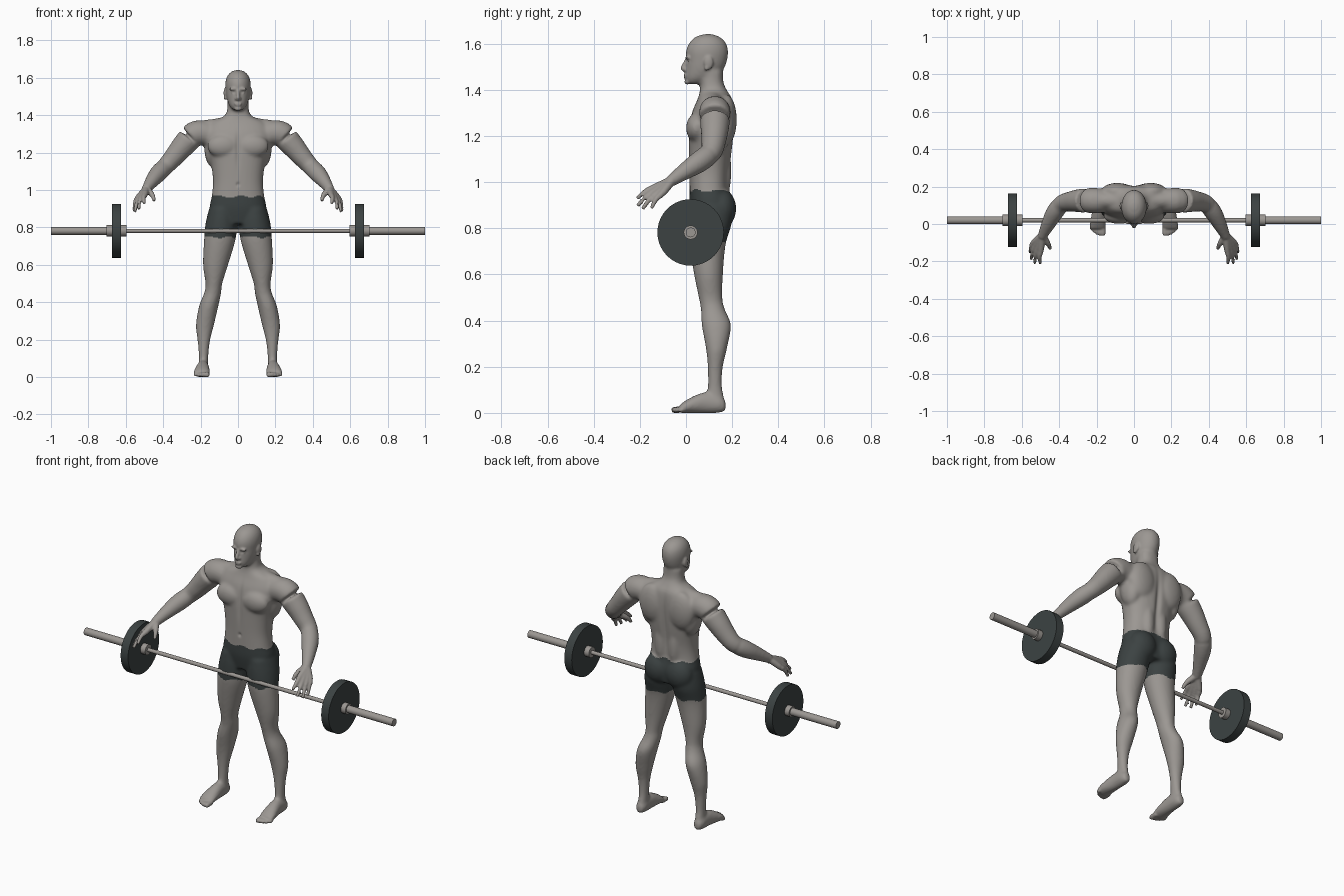
import bpy, bmesh, math
from mathutils import Vector, Matrix

if "Cube" in bpy.data.objects:
    bpy.data.objects.remove(bpy.data.objects["Cube"])


def material(name, colour):
    mat = bpy.data.materials.new(name)
    mat.use_nodes = True
    mat.diffuse_color = (*colour, 1)
    mat.node_tree.nodes["Principled BSDF"].inputs["Base Color"].default_value = (*colour, 1)
    return mat


light_grey = material("light warm grey", (.33, .31, .29))
dark_grey = material("dark slate grey", (.045, .055, .055))


def smooth_rows(rows, steps=5):
    """Catmull-Rom interpolation through rows of numbers."""
    rows = [Vector(row) for row in rows]
    ends = [rows[0]] + rows + [rows[-1]]
    result = []
    for a, b, c, d in zip(ends, ends[1:], ends[2:], ends[3:]):
        for step in range(steps):
            t = step / steps
            result.append(b + (c - a) * t / 2 + (a * 2 - b * 5 + c * 4 - d) * t * t / 2
                          + (b * 3 - a - c * 3 + d) * t ** 3 / 2)
    return result + [rows[-1]]


def loft(bm, rows, plane=None, power=1.0, sides=(1, -1), count=28):
    """Skin rings of (x, y, z, radius, second radius); tubes follow their path."""
    rows = smooth_rows(rows)
    for side in sides:
        rings = []
        for i, row in enumerate(rows):
            centre = row.xyz
            if plane:
                u, v = plane
            else:
                along = (rows[min(i + 1, len(rows) - 1)].xyz - rows[max(i - 1, 0)].xyz).normalized()
                u = along.orthogonal().normalized()
                v = along.cross(u)
            ring = []
            for k in range(count):
                angle = math.tau * k / count
                c, s = math.cos(angle), math.sin(angle)
                p = (centre + u * row[3] * math.copysign(abs(c) ** power, c)
                     + v * row[-1] * math.copysign(abs(s) ** power, s))
                ring.append(bm.verts.new((p.x * side, p.y, p.z)))
            rings.append(ring)
        for low, high in zip(rings, rings[1:]):
            for k in range(count):
                n = (k + 1) % count
                bm.faces.new((low[k], low[n], high[n], high[k]))
        bm.faces.new(rings[0])
        bm.faces.new(rings[-1])


def from_bounds(rows):
    """Turn (z, x min, x max, y min, y max) into loft rows."""
    return [((a + b) / 2, (c + d) / 2, z, (b - a) / 2, (d - c) / 2) for z, a, b, c, d in rows]


def blob(bm, centre, radii, sides=(1, -1)):
    for side in sides:
        place = Matrix.Translation((centre[0] * side, *centre[1:])) @ Matrix.Diagonal((*radii, 1))
        bmesh.ops.create_uvsphere(bm, u_segments=24, v_segments=16, radius=1, matrix=place)


def fuse(bm, voxel, iterations):
    """Merge overlapping solids into one smoothed skin."""
    bmesh.ops.recalc_face_normals(bm, faces=bm.faces)
    mesh = bpy.data.meshes.new("temporary")
    bm.to_mesh(mesh)
    bm.free()
    temp = bpy.data.objects.new("temporary", mesh)
    bpy.context.collection.objects.link(temp)
    remesh = temp.modifiers.new("Remesh", "REMESH")
    remesh.mode, remesh.voxel_size = "VOXEL", voxel
    relax = temp.modifiers.new("Smooth", "SMOOTH")
    relax.factor, relax.iterations = .5, iterations
    graph = bpy.context.evaluated_depsgraph_get()
    result = bpy.data.meshes.new_from_object(temp.evaluated_get(graph))
    bpy.data.objects.remove(temp)
    return result


X, Y, Z = Vector((1, 0, 0)), Vector((0, 1, 0)), Vector((0, 0, 1))
bm = bmesh.new()

# Torso and neck
torso = [(.82, .11, .03, .19), (.9, .15, .016, .2), (.97, .14, .015, .185), (1.05, .134, .014, .188),
         (1.14, .145, .012, .2), (1.22, .168, .012, .207), (1.3, .18, .025, .208),
         (1.36, .15, .05, .2), (1.395, .075, .06, .18), (1.43, .058, .062, .163), (1.48, .056, .065, .16)]
loft(bm, from_bounds([(z, -w, w, f, b) for z, w, f, b in torso]), (X, Y), .85, (1,))
# Skull and jaw
head = [(1.425, .022, .005, .06), (1.45, .045, -.004, .12), (1.49, .06, -.002, .163), (1.53, .066, 0, .179),
        (1.57, .068, 0, .183), (1.605, .06, .015, .172), (1.63, .04, .042, .145), (1.642, .012, .08, .11)]
loft(bm, from_bounds([(z, -w, w, f, b) for z, w, f, b in head]), (X, Y), 1, (1,))
# Muscle masses: chest, shoulder blades, lower back, buttocks, sides
blob(bm, (.08, .045, 1.235), (.085, .045, .062))
blob(bm, (.09, .175, 1.27), (.085, .045, .11))
blob(bm, (.042, .163, 1.05), (.036, .034, .13))
blob(bm, (.07, .155, .885), (.08, .063, .085))
blob(bm, (.13, .13, 1.22), (.05, .065, .1))
# Collarbones and shoulder line
loft(bm, [(.02, .12, 1.36, .04), (.12, .125, 1.34, .042), (.215, .125, 1.325, .045)])
# Arms
loft(bm, [(.12, .125, 1.29, .062), (.22, .125, 1.305, .068), (.285, .125, 1.245, .063),
          (.34, .12, 1.18, .054), (.385, .108, 1.13, .047), (.425, .06, 1.09, .047),
          (.458, 0, 1.05, .038), (.485, -.055, 1.012, .028), (.493, -.075, 1, .026)])
# Legs
loft(bm, from_bounds([
    (.9, .01, .155, .02, .2), (.82, .004, .174, .012, .198), (.73, .014, .182, .014, .172),
    (.6, .053, .187, .035, .16), (.5, .084, .174, .055, .158), (.45, .09, .181, .064, .168),
    (.38, .105, .208, .068, .195), (.28, .128, .225, .086, .178), (.2, .148, .217, .094, .16),
    (.12, .158, .21, .095, .156), (.06, .16, .21, .088, .166), (.02, .165, .208, .09, .168)]), (X, Y))
# Feet
loft(bm, [(.187, .172, .03, .018, .022), (.187, .145, .038, .03, .038), (.188, .08, .044, .034, .046),
          (.193, .01, .03, .043, .031), (.196, -.03, .016, .044, .017)], (X, Z))

core = fuse(bm, .008, 8)
bm = bmesh.new()
bm.from_mesh(core)
bpy.data.meshes.remove(core)

# Toes
for i in range(5):
    x, tip, r = .166 + i * .0155, -.062 + i * i * .0018, .014 - i * .0012
    loft(bm, [(x, -.01, .015, r), (x, tip + .015, .013, r), (x, tip, .01, r * .7)], count=12)
# Fingers with their palm bones
wrist = Vector((.49, -.06, 1.008))
for i, tip in enumerate([(.502, -.212, .928), (.531, -.21, .897), (.55, -.188, .884), (.556, -.15, .886)]):
    knuckle = Vector((.497, -.135, .977)).lerp(Vector((.537, -.1, .955)), i / 3)
    bend = knuckle.lerp(Vector(tip), .5) + Vector((.005, -.004, .006))
    loft(bm, [(*wrist, .019), (*knuckle, .016), (*bend, .011), (*tip, .008)], count=14)
# Thumb
loft(bm, [(*wrist, .02), (.463, -.1, .98, .015), (.452, -.12, .96, .011), (.448, -.132, .942, .009)], count=14)
# Nose, brow, lips, chin and eyes
loft(bm, [(0, .004, 1.535, .007), (0, -.006, 1.512, .009), (0, -.013, 1.492, .011), (0, .004, 1.482, .01)],
     sides=(1,), count=14)
blob(bm, (.009, -.003, 1.488), (.009, .009, .008))
blob(bm, (.025, .006, 1.54), (.024, .009, .008))
blob(bm, (0, -.002, 1.462), (.022, .009, .005), (1,))
blob(bm, (0, -.001, 1.453), (.018, .009, .005), (1,))
blob(bm, (0, .006, 1.435), (.02, .013, .012), (1,))
blob(bm, (.026, .013, 1.523), (.012, .011, .008))
# Ears
blob(bm, (.067, .098, 1.518), (.01, .02, .03))
blob(bm, (.07, .09, 1.495), (.007, .01, .012))

skin = fuse(bm, .0055, 2)

# Soft hollows: eye sockets, navel, breastbone, spine (centre, spread, push along y)
hollows = [((.026, .0, 1.523), (.014, .03, .008), .007), ((-.026, .0, 1.523), (.014, .03, .008), .007),
           ((0, .01, 1.03), (.008, .03, .01), .008), ((0, .01, 1.22), (.012, .04, .1), .008),
           ((0, .2, 1.15), (.016, .05, .16), -.012)]
for vert in skin.vertices:
    for centre, spread, push in hollows:
        d = sum(((vert.co[k] - centre[k]) / spread[k]) ** 2 for k in range(3))
        vert.co.y += push * math.exp(-d)
    vert.co.z = max(vert.co.z, 0)

# Shorts are the band of faces around hips and upper thighs
skin.materials.clear()
skin.materials.append(light_grey)
skin.materials.append(dark_grey)
for face in skin.polygons:
    x, y, z = face.center
    wave = .006 * math.sin(x * 55 + y * 40)
    face.material_index = int(abs(x) < .3 and .747 - wave < z < .965 + wave)
    face.use_smooth = True
body = bpy.data.objects.new("athlete_body", skin)
bpy.context.collection.objects.link(body)


# Barbell
def rod(name, start, end, radius, mat):
    bpy.ops.mesh.primitive_cylinder_add(vertices=40, radius=radius, depth=abs(end - start),
                                        location=((start + end) / 2, .02, .782),
                                        rotation=(0, math.pi / 2, 0))
    obj = bpy.context.object
    obj.name = name
    obj.data.materials.append(mat)
    bpy.ops.object.shade_smooth_by_angle()


rod("bar_shaft", -.62, .62, .011, light_grey)
for label, s in (("left", 1), ("right", -1)):
    rod(label + "_sleeve", .6 * s, s, .021, light_grey)
    rod(label + "_inner_collar", .595 * s, .627 * s, .03, light_grey)
    rod(label + "_weight_plate", .626 * s, .674 * s, .144, dark_grey)
    rod(label + "_outer_collar", .673 * s, .703 * s, .03, light_grey)
